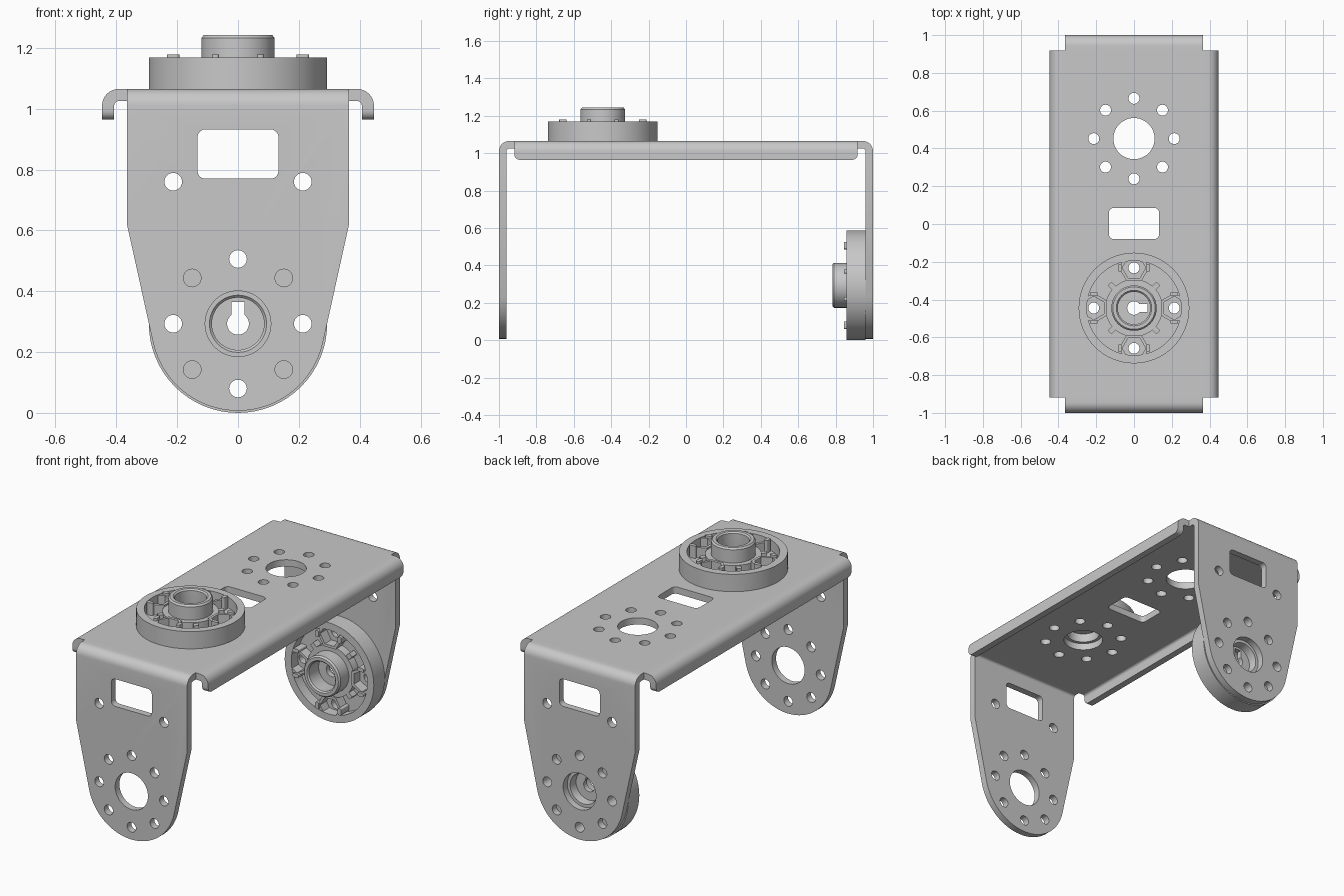
import bpy, bmesh
from math import pi, sin, cos, acos, atan2, hypot, radians, degrees
from mathutils import Matrix

cube = bpy.data.objects.get("Cube")
if cube:
    bpy.data.objects.remove(cube)

grey = bpy.data.materials.new("plain grey")
grey.use_nodes = True
colour = (0.58, 0.58, 0.58, 1)
grey.diffuse_color = colour
grey.node_tree.nodes["Principled BSDF"].inputs["Base Color"].default_value = colour

# Frames that send an outline's (u, v) to (x, y), (x, z) or (y, z)
ALONG_Z = Matrix()
ALONG_Y = Matrix(((1, 0, 0, 0), (0, 0, -1, 0), (0, 1, 0, 0), (0, 0, 0, 1)))
ALONG_X = Matrix(((0, 0, 1, 0), (1, 0, 0, 0), (0, 1, 0, 0), (0, 0, 0, 1)))


# Outline helpers
def arc(cx, cy, r, a0, a1, n):
    return [(cx + r * cos(radians(a0 + (a1 - a0) * i / n)),
             cy + r * sin(radians(a0 + (a1 - a0) * i / n))) for i in range(n + 1)]


def circle(cx, cy, r, n=32, start=0):
    return arc(cx, cy, r, start, start + 360, n)[:-1]


def rounded_box(x0, x1, y0, y1, r):
    return (arc(x1 - r, y1 - r, r, 0, 90, 6) + arc(x0 + r, y1 - r, r, 90, 180, 6)
            + arc(x0 + r, y0 + r, r, 180, 270, 6) + arc(x1 - r, y0 + r, r, 270, 360, 6))


def bolt_ring(cx, cy, count):
    return [circle(cx + 0.213 * cos(2 * pi * i / count),
                   cy + 0.213 * sin(2 * pi * i / count), 0.029, 24) for i in range(count)]


def channel(half, top, bottom, thick, radius):
    """Cross-section of a sheet bent down on both sides."""
    x, z = half - radius, top - radius
    outer = [(half, bottom)] + arc(x, z, radius, 0, 90, 8)
    inner = arc(x, z, radius - thick, 90, 0, 8) + [(half - thick, bottom)]
    mirror = lambda points: [(-u, v) for u, v in reversed(points)]
    return outer + mirror(outer) + mirror(inner) + inner


# Object helpers
def finish(name, bm, matrix):
    bmesh.ops.recalc_face_normals(bm, faces=bm.faces)
    bm.transform(matrix)
    mesh = bpy.data.meshes.new(name)
    bm.to_mesh(mesh)
    bm.free()
    mesh.materials.append(grey)
    ob = bpy.data.objects.new(name, mesh)
    bpy.context.collection.objects.link(ob)
    return ob


def prism(name, loops, z0, z1, matrix=ALONG_Z):
    """Extrude each outline into its own closed solid."""
    bm = bmesh.new()
    for loop in loops:
        low = [bm.verts.new((x, y, z0)) for x, y in loop]
        high = [bm.verts.new((x, y, z1)) for x, y in loop]
        bm.faces.new(low[::-1])
        bm.faces.new(high)
        for i in range(len(loop)):
            bm.faces.new((low[i - 1], low[i], high[i], high[i - 1]))
    return finish(name, bm, matrix)


def lathe(name, profile, matrix, steps=64):
    bm = bmesh.new()
    verts = [bm.verts.new((r, 0, z)) for r, z in profile]
    edges = [bm.edges.new((verts[i - 1], verts[i])) for i in range(len(verts))]
    bmesh.ops.spin(bm, geom=verts + edges, axis=(0, 0, 1), cent=(0, 0, 0),
                   angle=2 * pi, steps=steps, use_duplicate=False)
    bmesh.ops.remove_doubles(bm, verts=bm.verts, dist=0.0001)
    return finish(name, bm, matrix)


def combine(ob, other, operation):
    mod = ob.modifiers.new("combine", 'BOOLEAN')
    mod.operation, mod.object, mod.solver = operation, other, 'EXACT'
    graph = bpy.context.evaluated_depsgraph_get()
    mesh = bpy.data.meshes.new_from_object(ob.evaluated_get(graph))
    ob.modifiers.clear()
    ob.data = mesh
    bpy.data.objects.remove(other)


def smooth(ob):
    bpy.ops.object.select_all(action='DESELECT')
    ob.select_set(True)
    bpy.context.view_layer.objects.active = ob
    bpy.ops.object.shade_smooth_by_angle(angle=radians(30))


TOP, HUB_Z, HUB_Y, HUB_R = 1.065, 0.293, -0.445, 0.293

# Bracket: bent sheet trimmed to tapered, round-ended arms
bracket = prism("bracket", [channel(1, TOP, -0.1, 0.04, 0.055)], -0.45, 0.45, ALONG_X)
half, shoulder, end_r = 0.365, 0.62, 0.286
rise = shoulder - HUB_Z
tangent = degrees(atan2(rise, half) - acos(end_r / hypot(half, rise)))
arm = ([(half, shoulder), (half, 1.3), (-half, 1.3), (-half, shoulder)]
       + arc(0, HUB_Z, end_r, -180 - tangent, tangent, 32))
combine(bracket, prism("arm_trim", [arm], -1.2, 1.2, ALONG_Y), 'INTERSECT')

# Side flanges with rounded lower corners
flanges = prism("flanges", [channel(0.447, TOP, 0.9, 0.04, 0.055)], -1, 1, ALONG_Y)
skirt = rounded_box(-0.918, 0.918, 0.964, 1.3, 0.03)
combine(flanges, prism("skirt_trim", [skirt], -0.6, 0.6, ALONG_X), 'INTERSECT')
combine(bracket, flanges, 'UNION')

# Holes and windows
arm_holes = bolt_ring(0, HUB_Z, 8) + [
    circle(0, HUB_Z, 0.108, 48), circle(0.213, 0.76, 0.029, 24),
    circle(-0.213, 0.76, 0.029, 24), rounded_box(-0.133, 0.133, 0.77, 0.932, 0.025)]
combine(bracket, prism("arm_cutter", arm_holes, -1.2, 1.2, ALONG_Y), 'DIFFERENCE')
top_holes = [rounded_box(-0.133, 0.133, -0.08, 0.085, 0.025)]
for y in (HUB_Y, 0.452):
    top_holes += bolt_ring(0, y, 8) + [circle(0, y, 0.109, 48)]
combine(bracket, prism("top_cutter", top_holes, 0.95, 1.2), 'DIFFERENCE')
smooth(bracket)


def build_hub(prefix, place):
    # Round body with rim, collar and hollow boss
    profile = [(0.09, 0), (HUB_R, 0), (HUB_R, 0.103), (0.25, 0.103), (0.25, 0.04),
               (0.152, 0.04), (0.152, 0.09), (0.12, 0.09), (0.12, 0.168), (0.112, 0.178),
               (0.094, 0.178), (0.086, 0.17), (0.086, 0.02)]
    body = lathe(prefix + "_body", profile, place)
    combine(body, prism("bolt_cutter", bolt_ring(0, 0, 4), -0.1, 0.3, place), 'DIFFERENCE')
    # Web with a keyhole
    web = prism(prefix + "_web", [circle(0, 0, 0.088, 48)], 0.05, 0.08, place)
    key = [(0.072, -0.022), (0.072, 0.022)] + arc(0, 0, 0.036, 38, 322, 24)
    combine(web, prism("key_cutter", [key], 0, 0.2, place), 'DIFFERENCE')
    parts = [body, web]
    for i in range(4):
        turn = place @ Matrix.Rotation(i * pi / 2, 4, 'Z')
        # Hexagonal nut pocket
        pocket = prism(prefix + "_nut_pocket", [circle(0.213, 0, 0.08, 6, 30)], 0.03, 0.1, turn)
        bore = prism("nut_cutter", [circle(0.213, 0, 0.062, 6, 30)], 0, 0.2, turn)
        combine(pocket, bore, 'DIFFERENCE')
        parts.append(pocket)
        # Clips beside the pocket
        for side in (-1, 1):
            y = side * 0.074
            clip = rounded_box(0.193, 0.233, y - 0.011, y + 0.011, 0.008)
            parts.append(prism(prefix + "_clip", [clip], 0.03, 0.114, turn))
        # Short diagonal rib against the collar
        rib = rounded_box(0.14, 0.182, -0.014, 0.014, 0.002)
        parts.append(prism(prefix + "_rib", [rib], 0.03, 0.085,
                           turn @ Matrix.Rotation(pi / 4, 4, 'Z')))
    for part in parts:
        smooth(part)


build_hub("top_hub", Matrix.Translation((0, HUB_Y, TOP)))
facing_front = Matrix(((0, -1, 0, 0), (0, 0, -1, 0), (1, 0, 0, 0), (0, 0, 0, 1)))
build_hub("back_hub", Matrix.Translation((0, 0.96, HUB_Z)) @ facing_front)
